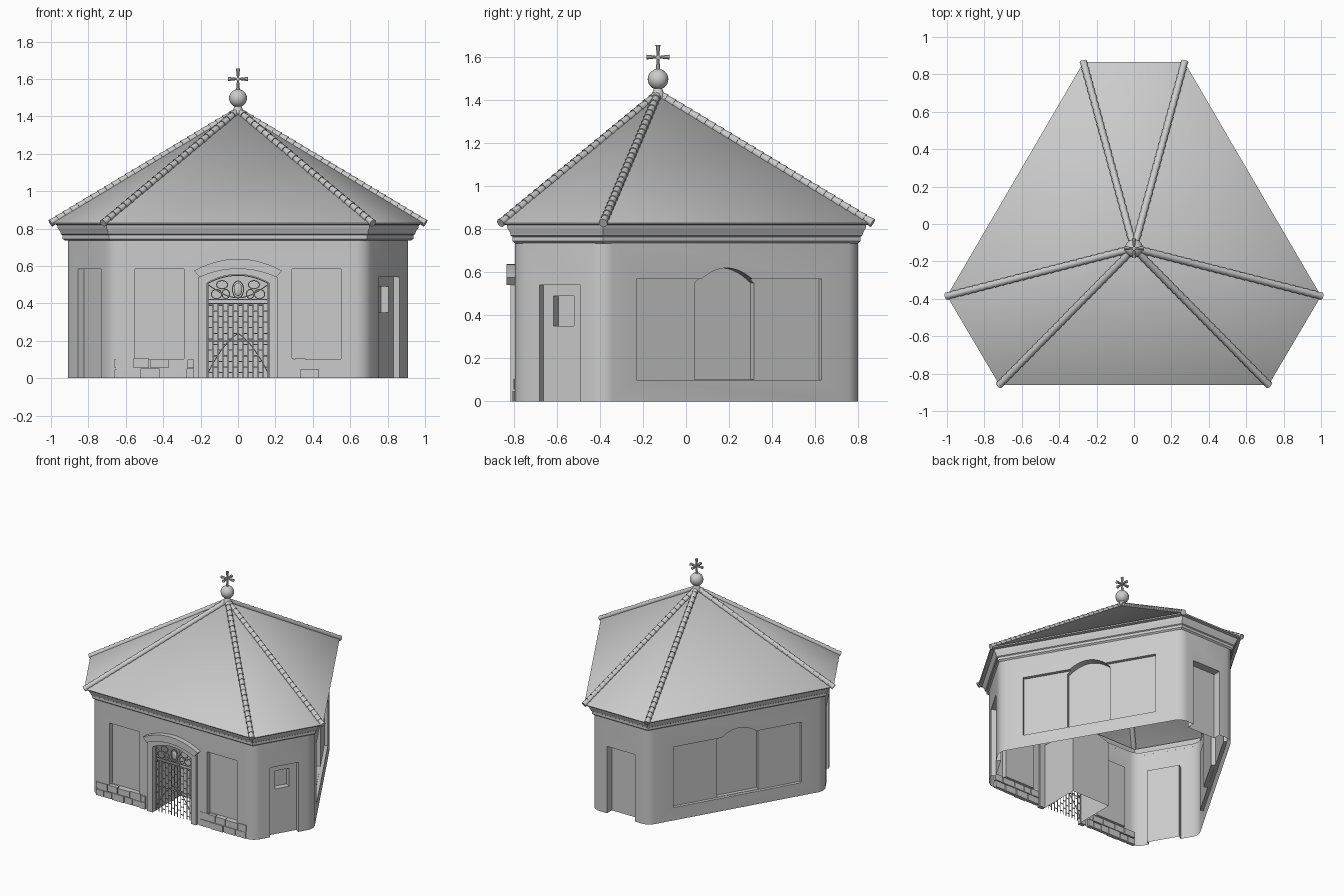
import bpy, bmesh, math, random
from mathutils import Vector, Matrix

random.seed(4)
if "Cube" in bpy.data.objects:
    bpy.data.objects.remove(bpy.data.objects["Cube"])

stone = bpy.data.materials.new("pale_grey_plaster")
stone.use_nodes = True
grey = (0.6, 0.6, 0.6, 1)
stone.diffuse_color = grey
stone.node_tree.nodes["Principled BSDF"].inputs["Base Color"].default_value = grey

# Six-sided plan at the eaves, counter-clockwise from the front edge
PLAN = [Vector(p) for p in ((-.72, -.86), (.72, -.86), (1, -.385), (.27, .865), (-.27, .865), (-1, -.385))]
WALL_IN = 0.065
EAVE, APEX = 0.83, Vector((0, -.13, 1.43))


def finish(name, bm, smooth=None):
    bmesh.ops.recalc_face_normals(bm, faces=bm.faces)
    mesh = bpy.data.meshes.new(name)
    bm.to_mesh(mesh)
    bm.free()
    obj = bpy.data.objects.new(name, mesh)
    bpy.context.collection.objects.link(obj)
    mesh.materials.append(stone)
    if smooth:
        smooth_by_angle(obj, smooth)
    return obj


def select(obj):
    bpy.ops.object.select_all(action='DESELECT')
    obj.select_set(True)
    bpy.context.view_layer.objects.active = obj


def smooth_by_angle(obj, degrees):
    select(obj)
    bpy.ops.object.shade_smooth_by_angle(angle=math.radians(degrees))


def inset_plan(d):
    """Plan moved inwards by d on every side."""
    out = []
    for i, p in enumerate(PLAN):
        a = (p - PLAN[i - 1]).normalized()
        b = (PLAN[(i + 1) % 6] - p).normalized()
        na, nb = Vector((-a.y, a.x)), Vector((-b.y, b.x))
        out.append(p + (na + nb) * d / (1 + na.dot(nb)))
    return out


def wall_point(side, u, z, out):
    """Point on a wall: u along it from its middle, out away from it."""
    a, b = PLAN[side], PLAN[(side + 1) % 6]
    t = (b - a).normalized()
    p = (a + b) / 2 + t * u + Vector((t.y, -t.x)) * (out - WALL_IN)
    return Vector((p.x, p.y, z))


def add_prism(bm, side, outline, near, far):
    rings = [[bm.verts.new(wall_point(side, u, z, d)) for u, z in outline] for d in (near, far)]
    n = len(outline)
    for i in range(n):
        j = (i + 1) % n
        bm.faces.new((rings[0][i], rings[0][j], rings[1][j], rings[1][i]))
    bm.faces.new(rings[0])
    bm.faces.new(rings[1][::-1])


def rect(u0, u1, z0, z1):
    return [(u0, z0), (u1, z0), (u1, z1), (u0, z1)]


def arc(half, spring, crown, centre=0, steps=16):
    """Segmental arch from right to left."""
    out = []
    for i in range(steps + 1):
        s = 1 - 2 * i / steps
        out.append((centre + half * s, spring + (crown - spring) * (1 - s * s)))
    return out


def arch(half, bottom, spring, crown, centre=0):
    return [(centre - half, bottom), (centre + half, bottom)] + arc(half, spring, crown, centre)


# Walls: rounded-corner block with recesses cut in, left open above and below
bm = bmesh.new()
rings = [[bm.verts.new((p.x, p.y, z)) for p in inset_plan(WALL_IN)] for z in (0, .76)]
uprights = []
for i in range(6):
    j = (i + 1) % 6
    bm.faces.new((rings[0][i], rings[0][j], rings[1][j], rings[1][i]))
bm.faces.new(rings[0])
bm.faces.new(rings[1])
uprights = [e for e in bm.edges if abs(e.verts[0].co.z - e.verts[1].co.z) > .5]
bmesh.ops.bevel(bm, geom=uprights, offset=.05, segments=4, profile=.5, affect='EDGES')
walls = finish("walls", bm)

cuts = [(0, arch(.165, -.1, .51, .555), .32),
        (0, rect(-.55, -.29, .1, .585), .04), (0, rect(.29, .55, .1, .585), .04),
        (1, rect(-.105, .115, -.1, .54), .035), (1, rect(-.05, .06, .35, .49), .08),
        (5, rect(-.1, .14, -.1, .585), .035),
        (3, rect(-.12, .12, -.1, .52), .06),
        (2, rect(-.506, .49, .1, .57), .025), (2, arch(.16, .103, .55, .62, -.02), .055),
        (4, rect(-.49, .506, .1, .57), .025), (4, arch(.16, .103, .55, .62, .02), .055)]
for side, outline, depth in cuts:
    bm = bmesh.new()
    add_prism(bm, side, outline, .1, -depth)
    cutter = finish("cutter", bm)
    cutter.hide_render = True
    mod = walls.modifiers.new("cut", 'BOOLEAN')
    mod.operation, mod.solver, mod.object = 'DIFFERENCE', 'EXACT', cutter
    select(walls)
    bpy.ops.object.modifier_apply(modifier=mod.name)
    bpy.data.objects.remove(cutter)
bm = bmesh.new()
bm.from_mesh(walls.data)
caps = [f for f in bm.faces if all(v.co.z < .001 for v in f.verts) or all(v.co.z > .759 for v in f.verts)]
bmesh.ops.delete(bm, geom=caps, context='FACES')
bm.to_mesh(walls.data)
bm.free()
smooth_by_angle(walls, 30)

# Moulded cornice under the eaves
bm = bmesh.new()
profile = [(.066, .735), (.054, .745), (.054, .765), (.046, .77), (.042, .785), (.03, .805), (.028, .82), (.004, .822), (0, EAVE)]
rings = [[bm.verts.new((p.x, p.y, z)) for p in inset_plan(d)] for d, z in profile]
for low, high in zip(rings, rings[1:]):
    for i in range(6):
        j = (i + 1) % 6
        bm.faces.new((low[i], low[j], high[j], high[i]))
finish("cornice", bm, 25)

# Roof
bm = bmesh.new()
tip = bm.verts.new(APEX)
eave = [bm.verts.new((p.x, p.y, EAVE)) for p in PLAN]
for i in range(6):
    bm.faces.new((eave[i], eave[(i + 1) % 6], tip))
finish("roof", bm, 50)

# Ridge tiles: overlapping tapered tubes down each hip
bm = bmesh.new()
for p in PLAN:
    foot = Vector((p.x, p.y, EAVE))
    run = APEX - foot
    count = round(run.length / .045)
    turn = run.to_track_quat('Z', 'Y').to_matrix().to_4x4()
    for i in range(count):
        at = foot + run * ((i + .5) / count)
        bmesh.ops.create_cone(bm, cap_ends=True, segments=10, radius1=.021, radius2=.016,
                              depth=run.length / count * 1.1, matrix=Matrix.Translation(at) @ turn)
finish("ridge_tiles", bm, 40)

# Ball finial and four-armed cross
bm = bmesh.new()
bmesh.ops.create_uvsphere(bm, u_segments=24, v_segments=14, radius=.048,
                          matrix=Matrix.Translation((0, APEX.y, 1.497)))
bmesh.ops.create_cone(bm, segments=16, radius1=.035, radius2=.014, depth=.05, cap_ends=True,
                      matrix=Matrix.Translation((0, APEX.y, 1.44)))
finish("finial_ball", bm, 40)
bm = bmesh.new()
hub = Vector((0, APEX.y, 1.6))
for d, length in (((1, 0, 0), .053), ((-1, 0, 0), .053), ((0, 1, 0), .053), ((0, -1, 0), .053),
                  ((0, 0, 1), .055), ((0, 0, -1), .065)):
    d = Vector(d)
    bmesh.ops.create_cone(bm, segments=8, radius1=.005, radius2=.011, depth=length, cap_ends=True,
                          matrix=Matrix.Translation(hub + d * length / 2) @ d.to_track_quat('Z', 'Y').to_matrix().to_4x4())
finish("finial_cross", bm, 40)

# Door surround with arched hood
bm = bmesh.new()
for s in (-1, 1):
    add_prism(bm, 0, rect(s * .165, s * .21, 0, .54), -.01, .02)
add_prism(bm, 0, arc(.21, .54, .6) + arc(.165, .51, .555)[::-1], -.01, .02)
add_prism(bm, 0, arc(.235, .575, .638) + arc(.205, .54, .585)[::-1], -.01, .038)
finish("door_surround", bm, 30)

# Iron gate: bars, staggered links, sweeping rail and scrollwork
curve = bpy.data.curves.new("gate", 'CURVE')
curve.dimensions, curve.bevel_depth, curve.bevel_resolution = '3D', .0032, 1


def wire(points, closed=False):
    spline = curve.splines.new('POLY')
    spline.points.add(len(points) - 1)
    for node, (u, z) in zip(spline.points, points):
        node.co = (*wall_point(0, u, z, -.015), 1)
    spline.use_cyclic_u = closed


def ring(u, z, ru, rz):
    wire([(u + ru * math.cos(k * math.tau / 16), z + rz * math.sin(k * math.tau / 16)) for k in range(16)], True)


bars = 12
for k in range(bars + 1):
    u = -.16 + .32 * k / bars
    wire([(u, .004), (u, .4)])
for row in range(13):
    z = .03 + row * .03
    for k in range(row % 2, bars, 2):
        u = -.16 + .32 * k / bars
        wire([(u, z), (u + .32 / bars, z)])
for z in (.2, .4, .42):
    wire([(-.162, z), (.162, z)])
wire([(u, z - .1 * abs(u) / .16) for u, z in arc(.16, .13, .24)])
wire(arc(.16, .508, .55))
for s in (-1, 1):
    wire([(s * .16, .004), (s * .16, .508)])
    ring(s * .115, .45, .028, .025)
    ring(s * .065, .45, .02, .025)
    ring(s * .085, .5, .03, .022)
    wire([(s * .16 * (1 - k / 8), .5 - .07 * math.sin(k / 8 * math.pi / 2)) for k in range(9)])
ring(0, .475, .03, .045)
ring(0, .475, .02, .033)
gate = bpy.data.objects.new("gate", curve)
bpy.context.collection.objects.link(gate)
curve.materials.append(stone)
select(gate)
bpy.ops.object.convert(target='MESH')

# Oval shield in the gate
bm = bmesh.new()
bmesh.ops.create_uvsphere(bm, u_segments=16, v_segments=8, radius=1,
                          matrix=Matrix.Translation(wall_point(0, 0, .475, -.015)) @ Matrix.Diagonal((.022, .008, .035, 1)))
finish("gate_shield", bm, 60)

# Worn masonry courses showing at the foot of the front wall
bm = bmesh.new()
for start, end in ((-.66, -.23), (.23, .66)):
    for course in range(2):
        u = start
        while u < end - .03:
            w = min(random.uniform(.06, .11), end - u)
            z = course * .055
            add_prism(bm, 0, rect(u, u + w - .006, z, z + random.uniform(.045, .053)), -.02, random.uniform(.002, .012))
            u += w
finish("base_stones", bm)
